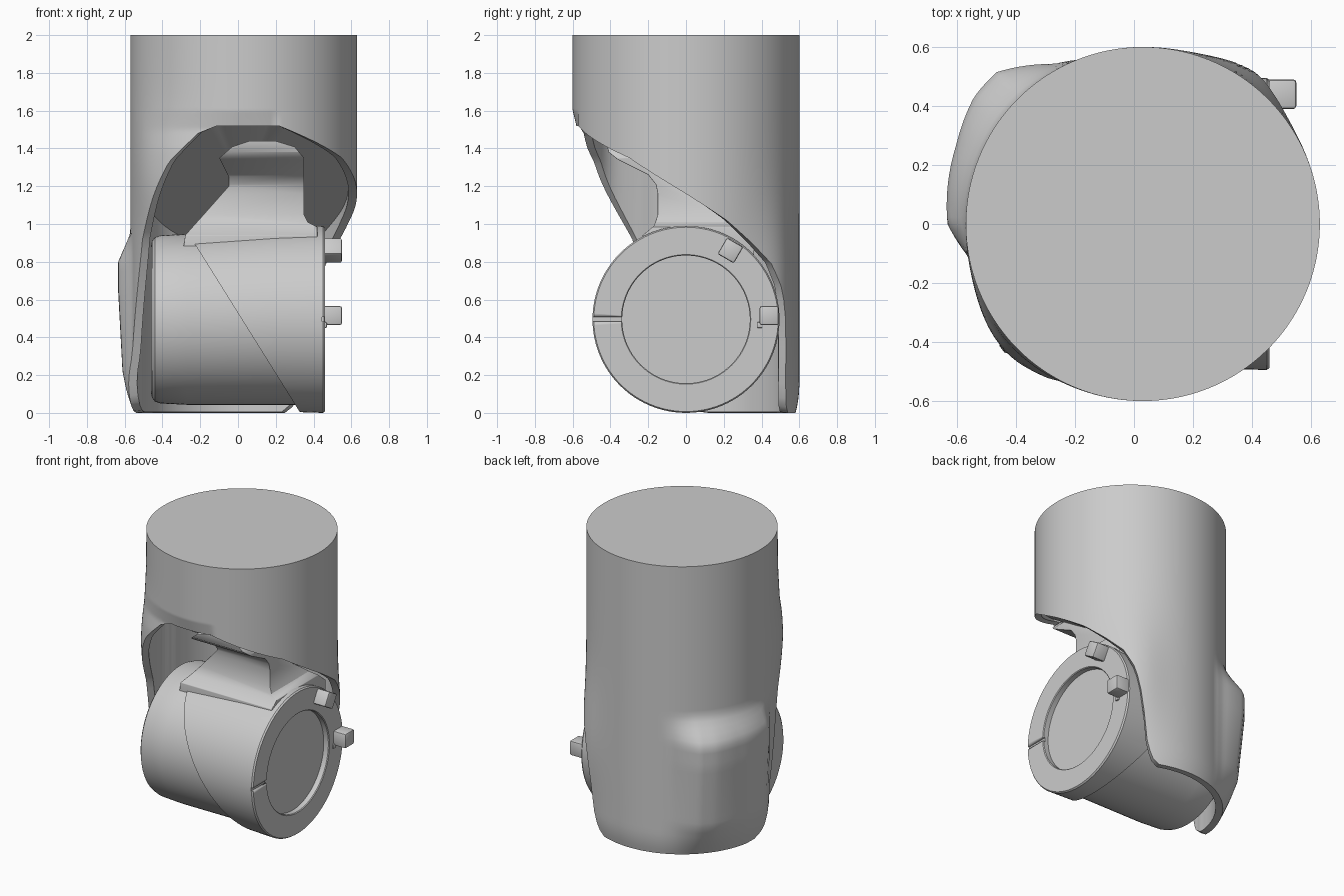
import bpy, bmesh, math
from mathutils import Vector, Matrix

cube = bpy.data.objects.get("Cube")
if cube:
    bpy.data.objects.remove(cube, do_unlink=True)

GREY = (0.6, 0.6, 0.6, 1)
mat = bpy.data.materials.new("light_grey")
mat.use_nodes = True
mat.diffuse_color = GREY
mat.node_tree.nodes["Principled BSDF"].inputs["Base Color"].default_value = GREY


def finish(bm, name, angle=35):
    """Turn a bmesh into a shaded object."""
    bmesh.ops.recalc_face_normals(bm, faces=bm.faces)
    me = bpy.data.meshes.new(name)
    bm.to_mesh(me)
    bm.free()
    me.materials.append(mat)
    ob = bpy.data.objects.new(name, me)
    bpy.context.scene.collection.objects.link(ob)
    bpy.ops.object.select_all(action='DESELECT')
    ob.select_set(True)
    bpy.context.view_layer.objects.active = ob
    bpy.ops.object.shade_smooth_by_angle(angle=math.radians(angle))
    return ob


def interp(table, t):
    """Piecewise linear lookup."""
    if t <= table[0][0]:
        return table[0][1]
    for (a, u), (b, v) in zip(table, table[1:]):
        if t <= b:
            return u + (v - u) * (t - a) / (b - a)
    return table[-1][1]


def boolean(ob, cutter, op):
    mod = ob.modifiers.new(op.lower(), 'BOOLEAN')
    mod.operation, mod.object, mod.solver = op, cutter, 'EXACT'
    cutter.hide_render = True
    cutter.hide_set(True)


def apply_all(ob):
    """Bake the modifiers and drop their cutters."""
    helpers = [m.object for m in ob.modifiers if m.type == 'BOOLEAN']
    deps = bpy.context.evaluated_depsgraph_get()
    ob.data = bpy.data.meshes.new_from_object(ob.evaluated_get(deps))
    ob.modifiers.clear()
    for h in helpers:
        bpy.data.objects.remove(h, do_unlink=True)


def box(name, size, centre, tilt=0, bevel=0.0):
    bm = bmesh.new()
    bmesh.ops.create_cube(bm, size=1)
    bmesh.ops.scale(bm, vec=size, verts=bm.verts)
    if bevel:
        bmesh.ops.bevel(bm, geom=bm.edges[:], offset=bevel, segments=2,
                        profile=0.5, affect='EDGES')
    bm.transform(Matrix.Translation(centre) @ Matrix.Rotation(math.radians(tilt), 4, 'X'))
    return finish(bm, name)


def prism(name, points, place, depth):
    """Extrude a closed outline; place maps (u, v, w) to a position."""
    bm = bmesh.new()
    face = bm.faces.new([bm.verts.new(place(u, v, depth[0])) for u, v in points])
    ext = bmesh.ops.extrude_face_region(bm, geom=[face])
    move = Vector(place(0, 0, depth[1])) - Vector(place(0, 0, depth[0]))
    bmesh.ops.translate(bm, vec=move,
                        verts=[g for g in ext["geom"] if isinstance(g, bmesh.types.BMVert)])
    return finish(bm, name)


# Sleeve: swept opening edge by angle, side bump and gentle bulges
EDGE = [(-72, 1.52), (-30, 1.35), (0, 1.16), (21, 1.02), (35, 0.9), (46, 0.79),
        (53, 0.65), (57, 0.45), (60, 0.15), (63, 0.04), (68, 0), (168, 0), (176, 0.01),
        (183, 0.06), (190, 0.28), (208, 0.92), (231, 1.33), (246, 1.48), (256, 1.52), (288, 1.52)]
BUMP_ANGLE = [(112, 0), (119, 0.02), (134, 0.115), (143, 0.116), (157, 0.087),
              (180, 0.062), (191, 0)]
BUMP_HEIGHT = [(0, 0), (0.06, 0.15), (0.22, 0.65), (0.65, 1), (0.8, 1), (0.95, 0)]
CX, R = 0.03, 0.6


def outer_radius(deg, z):
    r = R + interp(BUMP_ANGLE, deg) * interp(BUMP_HEIGHT, z)
    r += 0.035 * math.exp(-((deg - 222) / 20) ** 2 - ((z - 1.25) / 0.3) ** 2)
    r += 0.04 * math.exp(-((deg - 52) / 16) ** 2 - ((z - 0.6) / 0.4) ** 2)
    r -= 0.02 * max(0, 1 - z / 0.15) ** 2
    return r - 0.025 * max(0, 1 - abs(z - 1.5) / 0.1) * max(0, 1 - abs(deg - 270) / 60)


def sleeve():
    bm = bmesh.new()
    rings, steps, columns = 56, 180, []
    for i in range(steps):
        deg = -72 + 360 * i / steps
        c, s = math.cos(math.radians(deg)), math.sin(math.radians(deg))
        low = interp(EDGE, deg)
        path = []
        for k in range(rings + 1):
            z = 2 - (2 - low) * k / rings
            path.append((outer_radius(deg, z), z))
        inner = path[-1][0] - 0.045
        ceiling = max(low + 0.02, 1.2 - 0.63 * inner * s)
        path += [(inner, low + 0.005), (inner, (low + ceiling) / 2), (inner, ceiling)]
        columns.append([bm.verts.new((CX + r * c, r * s, z)) for r, z in path])
    for a, b in zip(columns, columns[1:] + columns[:1]):
        for k in range(len(a) - 1):
            bm.faces.new((a[k], a[k + 1], b[k + 1], b[k]))
    bm.faces.new([col[0] for col in columns])
    hub = bm.verts.new((CX, 0, 1.2))
    for a, b in zip(columns, columns[1:] + columns[:1]):
        bm.faces.new((a[-1], b[-1], hub))
    return finish(bm, "sleeve", 40)


sleeve()

# Joint barrel: two turned halves meeting on a slanted seam
AXIS_Z = 0.495


def turned(name, profile, keep_right):
    bm = bmesh.new()
    edges = []
    verts = [bm.verts.new((x, 0, r)) for x, r in profile]
    for a, b in zip(verts, verts[1:]):
        edges.append(bm.edges.new((a, b)))
    bmesh.ops.spin(bm, geom=verts + edges, cent=(0, 0, 0), axis=(1, 0, 0),
                   angle=math.tau, steps=96, use_merge=True)
    bmesh.ops.remove_doubles(bm, verts=bm.verts, dist=0.0005)
    bm.transform(Matrix.Translation((0, 0, AXIS_Z)))
    normal = Vector((0.96, 0, 0.6))
    cut = bmesh.ops.bisect_plane(bm, geom=bm.verts[:] + bm.edges[:] + bm.faces[:],
                                 plane_co=(0.33, 0, 0), plane_no=normal,
                                 clear_inner=keep_right, clear_outer=not keep_right)
    rim = [e for e in cut["geom_cut"] if isinstance(e, bmesh.types.BMEdge)]
    bmesh.ops.edgeloop_fill(bm, edges=rim)
    return finish(bm, name, 30)


turned("barrel_rear", [(-0.46, 0), (-0.46, 0.39), (-0.455, 0.415), (-0.44, 0.435),
                       (-0.41, 0.445), (-0.27, 0.452), (0.45, 0.452), (0.45, 0)], False)
front = turned("barrel_front", [(-0.4, 0), (-0.4, 0.455), (-0.27, 0.458), (0.2, 0.487),
                                (0.45, 0.495), (0.46, 0.488), (0.46, 0.343), (0.455, 0.338),
                                (0.42, 0.338), (0.42, 0)], True)
boolean(front, box("slot_cutter", (0.03, 0.2, 0.025), (0.46, -0.42, AXIS_Z)), 'DIFFERENCE')
apply_all(front)

# Neck: front outline crossed with side outline
neck = prism("neck", [(-0.3, 0.8), (-0.28, 0.94), (-0.05, 1.2), (-0.05, 1.25), (-0.1, 1.35),
                      (-0.03, 1.41), (0.06, 1.44), (0.2, 1.44), (0.3, 1.41), (0.35, 1.35),
                      (0.35, 1.05), (0.37, 1.01), (0.42, 0.985), (0.42, 0.8)],
             lambda u, v, w: (u, w, v), (-0.5, 0.5))
side = prism("neck_cutter", [(-0.43, 1.46), (-0.41, 1.38), (-0.36, 1.34), (-0.2, 1.26),
                             (-0.16, 1.21), (-0.15, 1.16), (-0.15, 1.05), (-0.17, 0.99),
                             (-0.23, 0.94), (-0.23, 0.8), (0.36, 0.8), (0.36, 0.92),
                             (0.2, 1.05)],
             lambda u, v, w: (w, u, v), (-0.45, 0.45))
boolean(neck, side, 'INTERSECT')
bevel = neck.modifiers.new("soft_edges", 'BEVEL')
bevel.width, bevel.segments, bevel.angle_limit = 0.02, 3, math.radians(50)
apply_all(neck)

# Stop blocks on the barrel face
box("upper_stop", (0.13, 0.1, 0.1), (0.485, 0.235, 0.86), -30, 0.01)
box("lower_stop", (0.13, 0.1, 0.1), (0.485, 0.44, 0.515), 0, 0.01)
box("lower_stop_foot", (0.02, 0.03, 0.03), (0.46, 0.39, 0.465), 0, 0.004)
